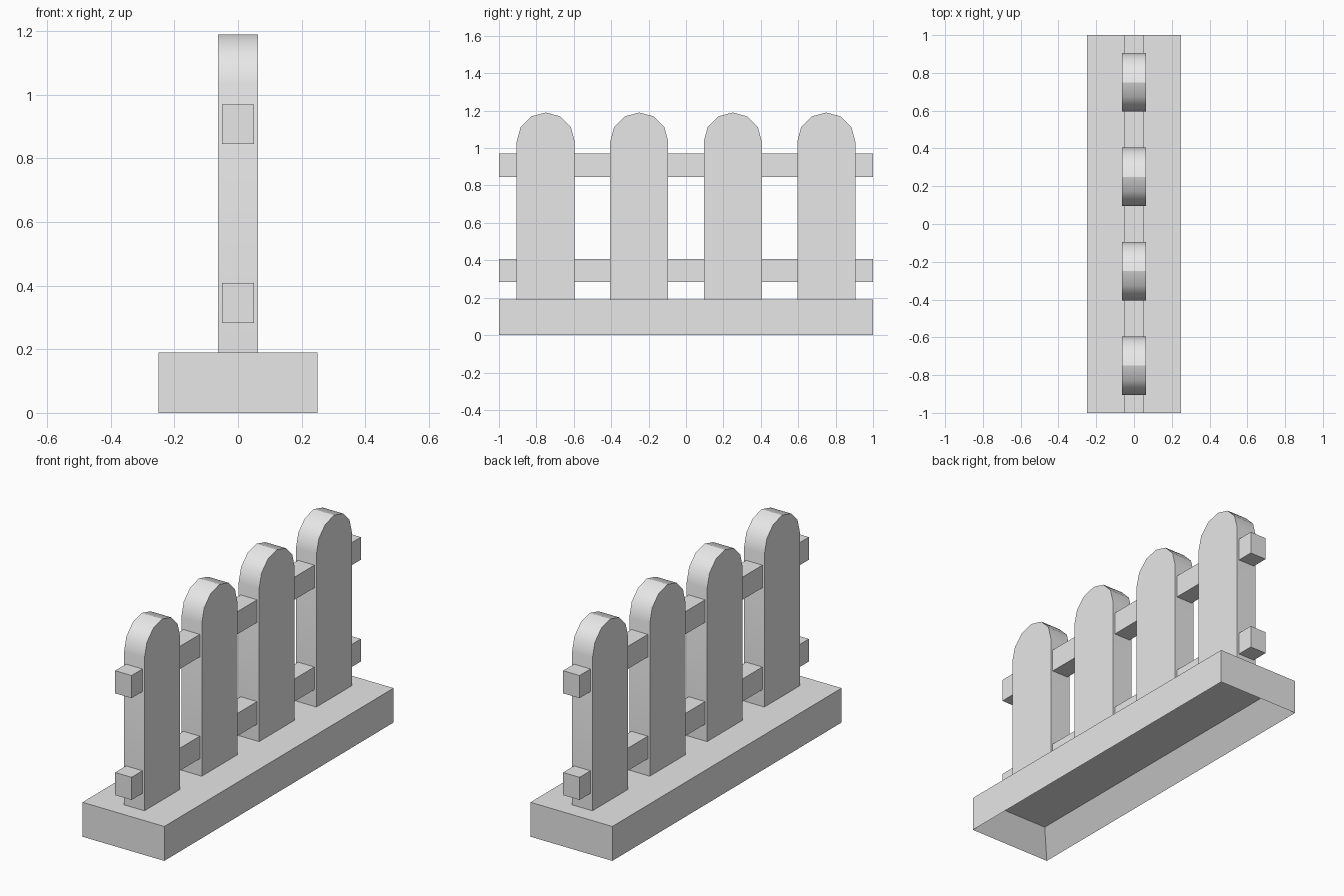
import bpy, bmesh
from math import cos, sin, pi
from mathutils import Vector

cube = bpy.data.objects.get("Cube")
if cube:
    bpy.data.objects.remove(cube, do_unlink=True)

grey = bpy.data.materials.new("plain grey")
grey.use_nodes = True
colour = (0.8, 0.8, 0.8, 1)
grey.diffuse_color = colour
grey.node_tree.nodes["Principled BSDF"].inputs["Base Color"].default_value = colour


def make_object(name, bm):
    bmesh.ops.recalc_face_normals(bm, faces=bm.faces[:])
    mesh = bpy.data.meshes.new(name)
    bm.to_mesh(mesh)
    bm.free()
    mesh.materials.append(grey)
    obj = bpy.data.objects.new(name, mesh)
    bpy.context.collection.objects.link(obj)
    return obj


def box(size, bottom):
    bm = bmesh.new()
    bmesh.ops.create_cube(bm, size=1)
    bmesh.ops.scale(bm, vec=size, verts=bm.verts)
    bmesh.ops.translate(bm, vec=(0, 0, bottom + size[2] / 2), verts=bm.verts)
    return bm


# Base slab, hollowed from below
BASE_TOP = 0.19
bm = box((0.5, 2, BASE_TOP), 0)
bm.normal_update()
under = [f for f in bm.faces if f.normal.z < -0.9]
bmesh.ops.inset_region(bm, faces=under, thickness=0.088, use_even_offset=True)
bmesh.ops.translate(bm, vec=(0, 0, 0.13), verts=under[0].verts)
make_object("base", bm)

# Horizontal rails
for name, bottom in (("lower_rail", 0.283), ("upper_rail", 0.845)):
    make_object(name, box((0.1, 2, 0.125), bottom))

# Round-topped pickets
RADIUS, SPRING, HALF_DEPTH, STEPS = 0.155, 1.035, 0.0625, 6
for i in range(4):
    centre = -0.75 + i * 0.5
    bm = bmesh.new()
    outline = [(-RADIUS, BASE_TOP), (RADIUS, BASE_TOP)]
    outline += [(RADIUS * cos(pi * k / STEPS), SPRING + RADIUS * sin(pi * k / STEPS))
                for k in range(STEPS + 1)]
    face = bm.faces.new([bm.verts.new((-HALF_DEPTH, centre + y, z)) for y, z in outline])
    side = bmesh.ops.extrude_face_region(bm, geom=[face])["geom"]
    bmesh.ops.translate(bm, vec=Vector((2 * HALF_DEPTH, 0, 0)),
                        verts=[g for g in side if isinstance(g, bmesh.types.BMVert)])
    # Crease along the ridge of the rounded top
    for edge in bm.edges:
        if all(v.co.z > SPRING + RADIUS - 0.001 for v in edge.verts):
            edge.smooth = False
    picket = make_object(f"picket_{i + 1}", bm)
    bpy.ops.object.select_all(action="DESELECT")
    picket.select_set(True)
    bpy.context.view_layer.objects.active = picket
    bpy.ops.object.shade_smooth_by_angle(angle=0.7, keep_sharp_edges=True)
